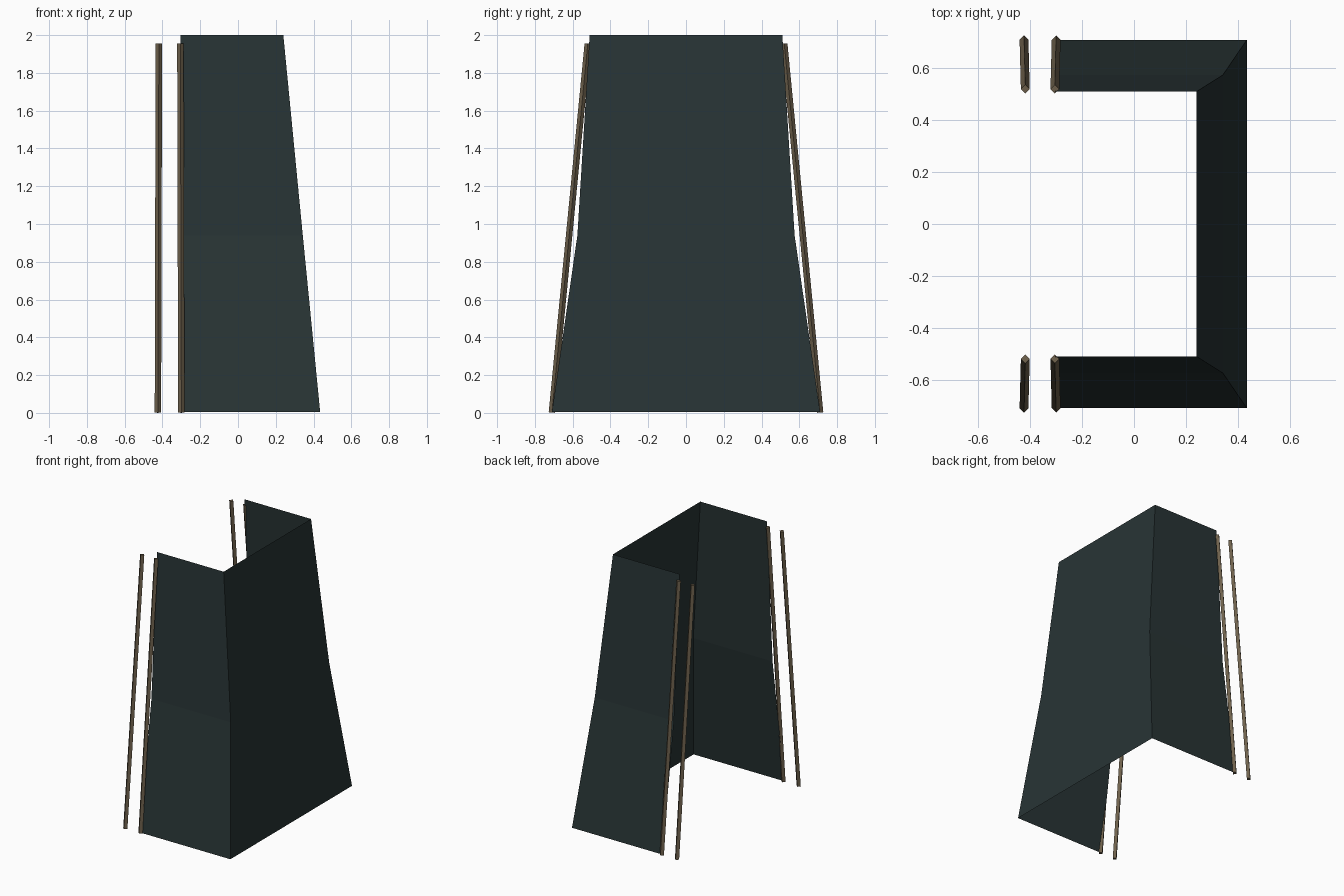
import bpy, bmesh
from mathutils import Vector

cube = bpy.data.objects.get("Cube")
if cube:
    bpy.data.objects.remove(cube, do_unlink=True)


def make_material(name, rgb):
    mat = bpy.data.materials.new(name)
    mat.use_nodes = True
    mat.diffuse_color = (*rgb, 1)
    mat.node_tree.nodes["Principled BSDF"].inputs["Base Color"].default_value = (*rgb, 1)
    return mat


cloth = make_material("dark slate", (0.021, 0.034, 0.035))
wood = make_material("weathered wood", (0.156, 0.119, 0.072))

# Three-sided sheet: side walls fold at mid height, open towards -x
EDGE_X = -0.305
rows = [(0.004, 0.435, 0.71), (0.94, 0.343, 0.575), (2.0, 0.24, 0.51)]  # z, corner x, half depth
bm = bmesh.new()
loops = []
for z, x, y in rows:
    outline = [(EDGE_X, -y), (x, -y), (x, y), (EDGE_X, y)]
    loops.append([bm.verts.new((px, py, z)) for px, py in outline])
for low, high in zip(loops, loops[1:]):
    for i in range(3):
        bm.faces.new((low[i], low[i + 1], high[i + 1], high[i]))
mesh = bpy.data.meshes.new("sheet_wall")
bm.to_mesh(mesh)
bm.free()
mesh.materials.append(cloth)
bpy.context.collection.objects.link(bpy.data.objects.new("sheet_wall", mesh))


# Leaning square poles set on the diagonal
def pole(name, bottom, top, radius=0.017):
    a, b = Vector(bottom), Vector(top)
    bpy.ops.mesh.primitive_cylinder_add(vertices=4, radius=radius,
                                        depth=(b - a).length, location=(a + b) / 2)
    obj = bpy.context.object
    obj.name = name
    obj.rotation_euler = Vector((0, 0, 1)).rotation_difference(b - a).to_euler()
    obj.data.materials.append(wood)


for side, s in (("front", -1), ("back", 1)):
    pole(f"{side}_outer_pole", (-0.424, s * 0.71, 0.002), (-0.419, s * 0.52, 1.955))
    pole(f"{side}_edge_pole", (-0.3, s * 0.71, 0.002), (-0.305, s * 0.52, 1.955))
